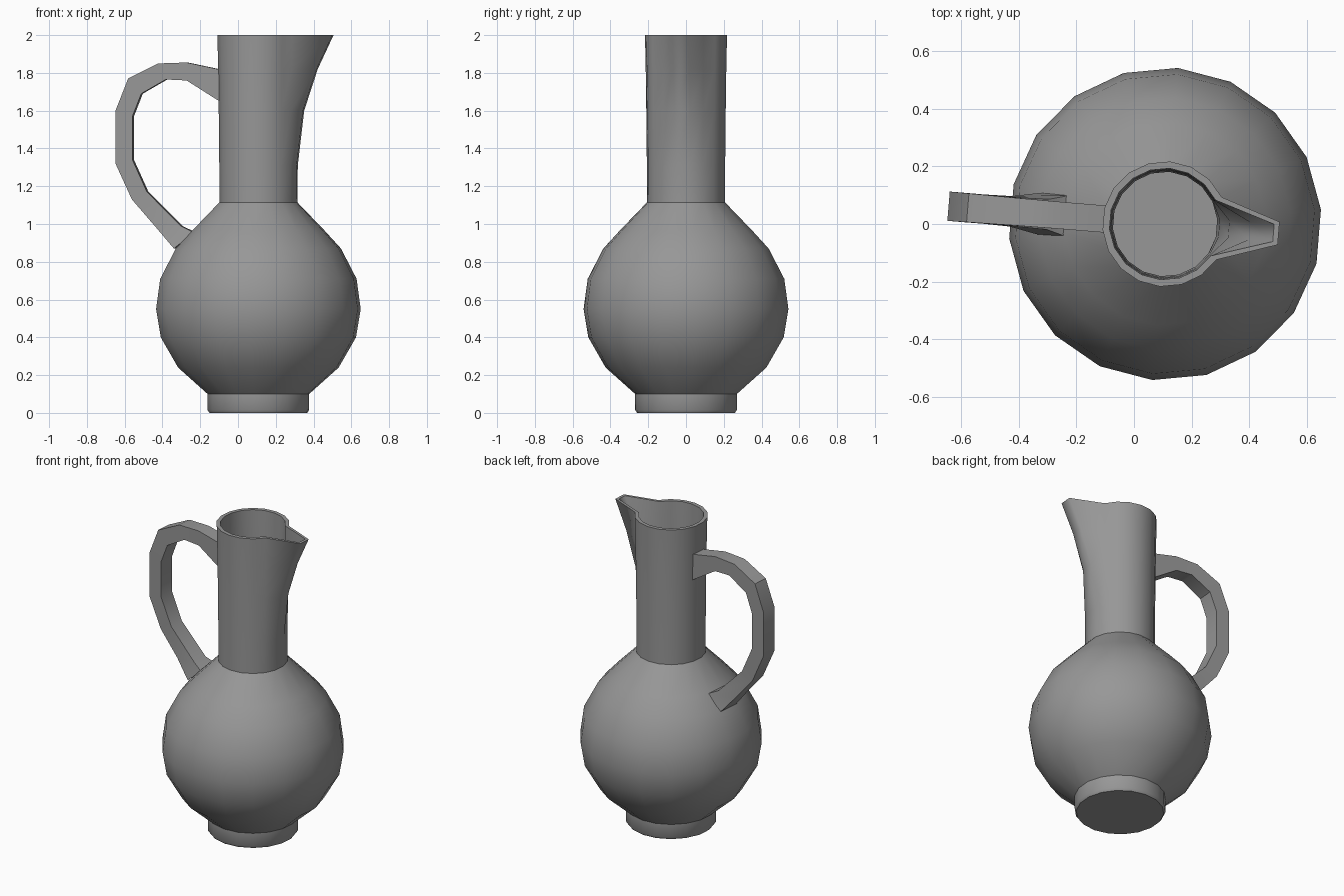
import bpy, bmesh, math

if "Cube" in bpy.data.objects:
    bpy.data.objects.remove(bpy.data.objects["Cube"])

SIDES = 18
AXIS_X, TURN = 0.108, math.radians(-4.7)

clay = bpy.data.materials.new("dark_grey_clay")
clay.diffuse_color = (0.31, 0.31, 0.31, 1)
clay.use_nodes = True
clay.node_tree.nodes["Principled BSDF"].inputs["Base Color"].default_value = clay.diffuse_color


def finish(name, bm):
    bmesh.ops.recalc_face_normals(bm, faces=bm.faces[:])
    me = bpy.data.meshes.new(name)
    bm.to_mesh(me)
    bm.free()
    me.materials.append(clay)
    ob = bpy.data.objects.new(name, me)
    bpy.context.collection.objects.link(ob)
    ob.location.x = AXIS_X
    ob.rotation_euler.z = TURN
    bpy.ops.object.select_all(action='DESELECT')
    ob.select_set(True)
    bpy.context.view_layer.objects.active = ob
    bpy.ops.object.shade_smooth_by_angle(angle=math.radians(38))
    return ob


def loft(rings):
    bm = bmesh.new()
    loops = [[bm.verts.new(p) for p in ring] for ring in rings]
    n = len(loops[0])
    for a, b in zip(loops, loops[1:]):
        for i in range(n):
            j = (i + 1) % n
            bm.faces.new((a[i], a[j], b[j], b[i]))
    bm.faces.new(loops[0][::-1])
    bm.faces.new(loops[-1])
    return bm


def ring(r, z, tip=None, half=0.04):
    # the two corners nearest +x are pulled out to form the spout
    pts = []
    for i in range(SIDES):
        a = math.radians(10 + i * 360 / SIDES)
        x, y = r * math.cos(a), r * math.sin(a)
        if tip and i in (0, SIDES - 1):
            x, y = tip, math.copysign(half, y)
        pts.append((x, y, z))
    return pts


# Jug: foot, round body, neck with spout, then the inside wall down to the floor
body = [(0.27, 0.1), (0.427, 0.24), (0.519, 0.4), (0.544, 0.55),
        (0.522, 0.71), (0.439, 0.87), (0.352, 0.965), (0.207, 1.115)]
neck = [(0.208, 1.31, 0.206), (0.211, 1.6, 0.24), (0.214, 1.82, 0.312), (0.218, 2.0, 0.396)]
rings = [ring(0.26, 0), ring(0.27, 0.015)]
rings += [ring(r, z) for r, z in body]
rings += [ring(r, z, t) for r, z, t in neck]
rings += [ring(r - 0.024, z, t - 0.018, 0.03) for r, z, t in reversed(neck)]
rings += [ring(r - 0.025, z) for r, z in reversed(body)]
jug = finish("jug", loft(rings))

# Keep the upright edges of the spout soft
for e in jug.data.edges:
    a, b = (jug.data.vertices[i].co for i in e.vertices)
    if min(a.z, b.z) > 1.1 and abs(a.z - b.z) > 0.01:
        e.use_edge_sharp = False

# Handle: outer x, z, inner x, z, half width
path = [(-0.08, 1.815, -0.08, 1.64, 0.047), (-0.27, 1.855, -0.27, 1.76, 0.047),
        (-0.42, 1.85, -0.38, 1.765, 0.048), (-0.58, 1.77, -0.51, 1.69, 0.05),
        (-0.647, 1.6, -0.557, 1.57, 0.051), (-0.647, 1.32, -0.557, 1.34, 0.051),
        (-0.56, 1.13, -0.48, 1.17, 0.05), (-0.43, 0.98, -0.3, 0.99, 0.053),
        (-0.335, 0.87, -0.23, 0.955, 0.072)]
sections = [[(ox - AXIS_X, -w, oz), (ox - AXIS_X, w, oz),
             (ix - AXIS_X, w, iz), (ix - AXIS_X, -w, iz)] for ox, oz, ix, iz, w in path]
finish("handle", loft(sections))
